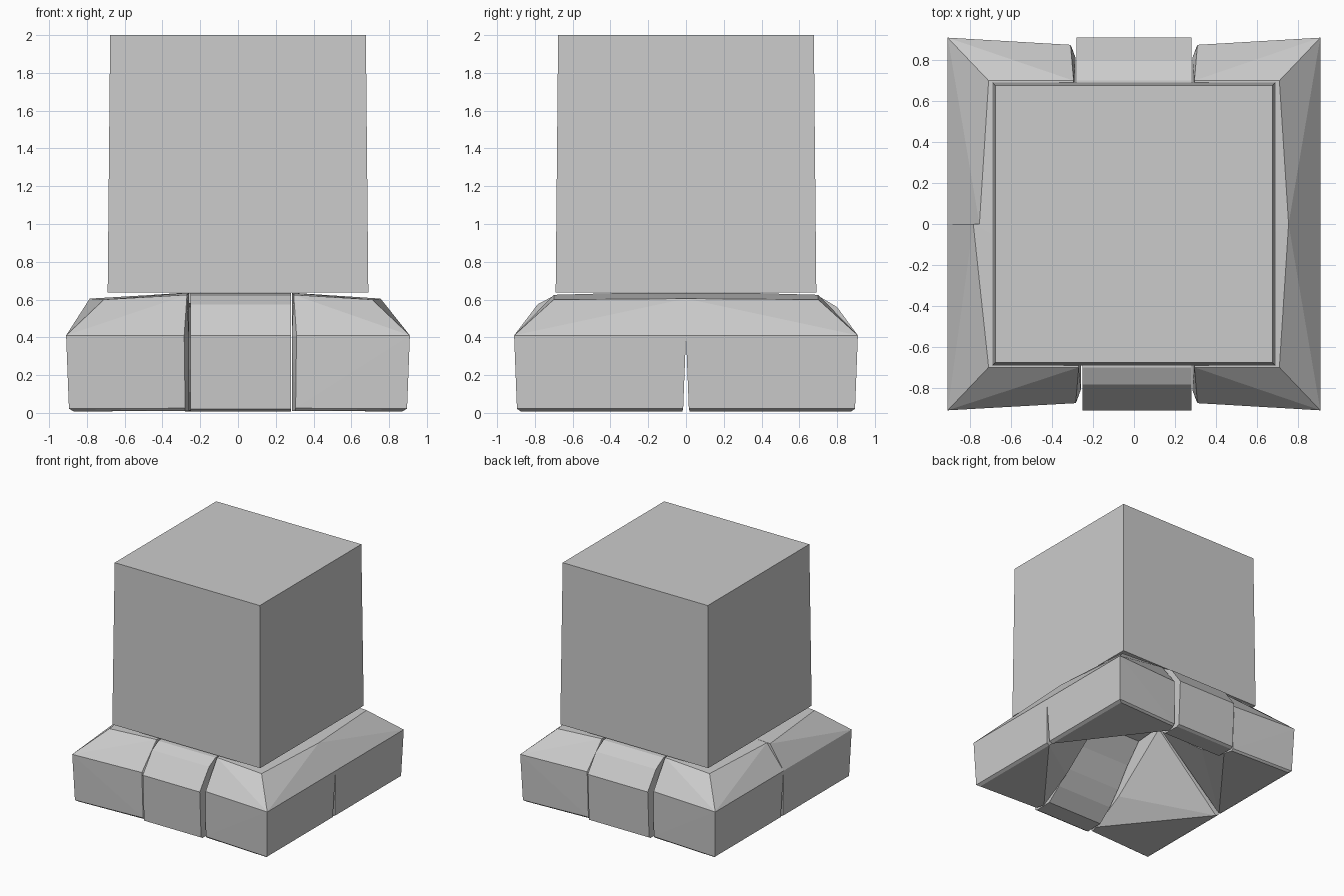
import bpy, bmesh

if "Cube" in bpy.data.objects:
    bpy.data.objects.remove(bpy.data.objects["Cube"])


def finish(name, bm):
    bmesh.ops.recalc_face_normals(bm, faces=bm.faces[:])
    me = bpy.data.meshes.new(name)
    bm.to_mesh(me)
    bm.free()
    ob = bpy.data.objects.new(name, me)
    bpy.context.collection.objects.link(ob)
    return ob


def hull(name, pts):
    bm = bmesh.new()
    for p in pts:
        bm.verts.new(p)
    res = bmesh.ops.convex_hull(bm, input=bm.verts[:])
    loose = [v for v in bm.verts if not v.link_faces]
    bmesh.ops.delete(bm, geom=loose, context='VERTS')
    bmesh.ops.dissolve_limit(bm, angle_limit=0.01, verts=bm.verts[:], edges=bm.edges[:])
    return finish(name, bm)


# Tapered pillar block
def ring(h, z):
    return [(x * h, y * h, z) for x in (-1, 1) for y in (-1, 1)]


hull("pillar_block", ring(0.69, 0.637) + ring(0.677, 2.0))


# Four corner stones, hollowed underneath by a sloping inner wall
def corner_stone(name, sx, sy, c, top_x):
    pts = [
        # bottom
        (c + 0.02, 0.85, 0.01), (0.87, 0.875, 0.008), (0.87, 0.02, 0.008),
        (c + 0.02, 0.865, 0.025), (0.895, 0.895, 0.022), (0.895, 0.015, 0.022),
        # outer shoulder
        (c + 0.025, 0.875, 0.41), (0.91, 0.91, 0.41), (0.91, 0.0, 0.41),
        # top rim
        (c + 0.01, 0.70, 0.625), (0.71, 0.70, 0.60), (top_x, 0.0, 0.605),
        # joint side next to the middle stone
        (c, 0.78, 0.01), (c, 0.81, 0.41), (c, 0.50, 0.17),
        # inner end under the pillar
        (c, 0.24, 0.57), (c, 0.0, 0.57), (c, 0.0, 0.636), (c, 0.30, 0.636),
    ]
    hull(name, [(x * sx, y * sy, z) for x, y, z in pts])


corner_stone("corner_stone_front_right", 1, -1, 0.285, 0.755)
corner_stone("corner_stone_back_right", 1, 1, 0.285, 0.755)
corner_stone("corner_stone_front_left", -1, -1, 0.26, 0.785)
corner_stone("corner_stone_back_left", -1, 1, 0.285, 0.755)


# Middle stones front and back, arching over the hollow
def middle_stone(name, sy, x0, x1, bevel):
    profile = [(0.72, 0.012), (0.87, 0.008), (0.892, 0.02), (0.91, 0.41), bevel,
               (0.70, 0.62), (0.30, 0.636), (0.0, 0.636), (0.0, 0.58),
               (0.24, 0.56), (0.38, 0.40), (0.50, 0.23), (0.60, 0.11)]
    bm = bmesh.new()
    face = bm.faces.new([bm.verts.new((x0, y * sy, z)) for y, z in profile])
    ext = bmesh.ops.extrude_face_region(bm, geom=[face])
    moved = [v for v in ext["geom"] if isinstance(v, bmesh.types.BMVert)]
    bmesh.ops.translate(bm, verts=moved, vec=(x1 - x0, 0, 0))
    finish(name, bm)


middle_stone("middle_stone_front", -1, -0.252, 0.28, (0.785, 0.575))
middle_stone("middle_stone_back", 1, -0.28, 0.28, (0.80, 0.56))
